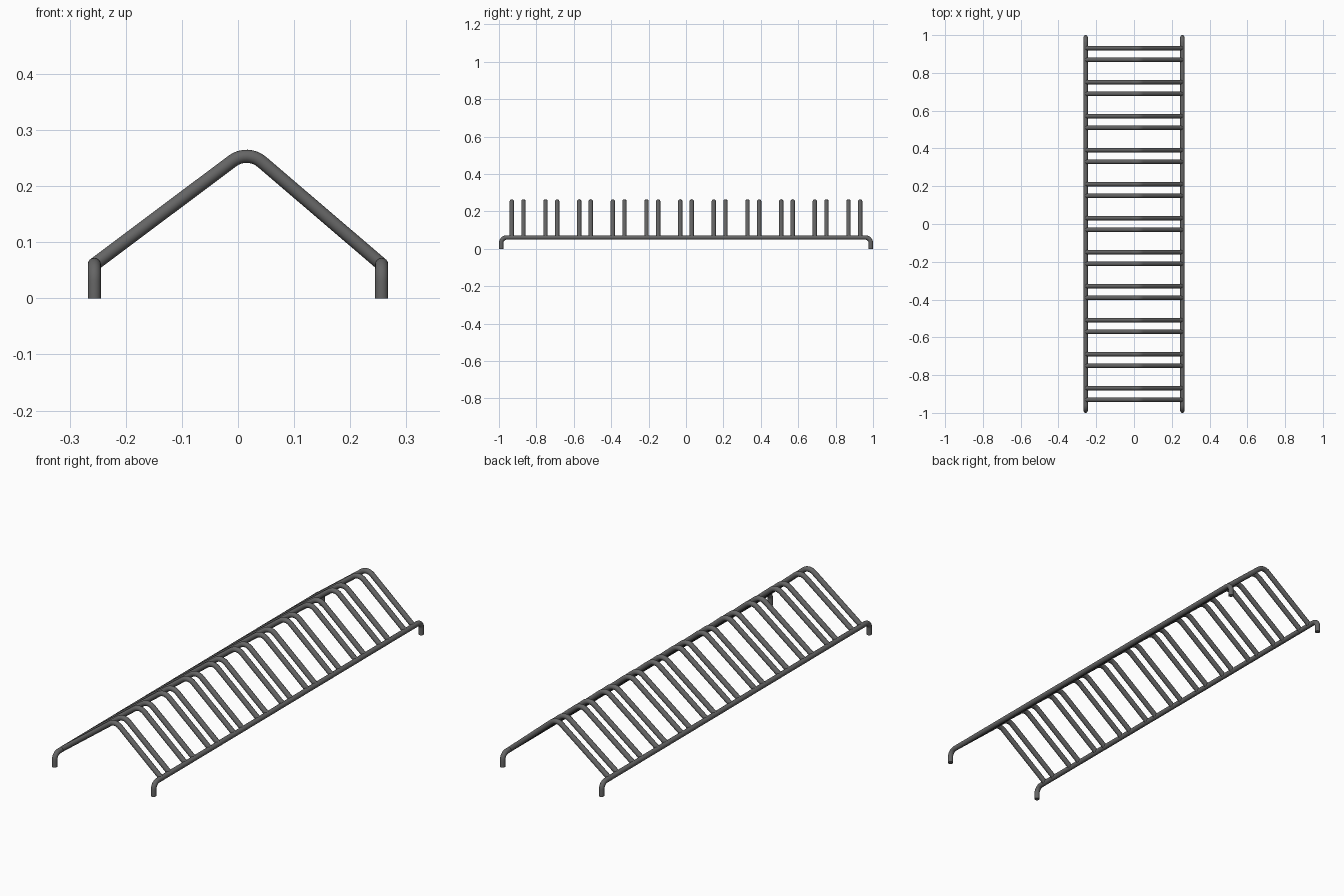
import bpy
from math import tan
from mathutils import Vector, Quaternion

if "Cube" in bpy.data.objects:
    bpy.data.objects.remove(bpy.data.objects["Cube"], do_unlink=True)

TUBE = 0.0117      # tube radius
RAIL_X = 0.256     # side rail centre
RAIL_Z = 0.0605
END_Y = 1 - TUBE

steel = bpy.data.materials.new("dark grey steel")
steel.use_nodes = True
grey = (0.13, 0.13, 0.13, 1)
steel.diffuse_color = grey
steel.node_tree.nodes["Principled BSDF"].inputs["Base Color"].default_value = grey


def rounded_path(corners, radius, steps=8):
    """Replace each inner corner by a tangent arc."""
    pts = [Vector(c) for c in corners]
    path = [pts[0]]
    for a, b, c in zip(pts, pts[1:], pts[2:]):
        d1, d2 = (b - a).normalized(), (c - b).normalized()
        turn = d1.angle(d2)
        axis = d1.cross(d2).normalized()
        start = b - d1 * radius * tan(turn / 2)
        centre = start + axis.cross(d1) * radius
        for i in range(steps + 1):
            path.append(centre + Quaternion(axis, turn * i / steps) @ (start - centre))
    return path + [pts[-1]]


def tube(name, corners, radius):
    """Bent round tube with flat capped ends."""
    path = rounded_path(corners, radius)
    curve = bpy.data.curves.new(name, "CURVE")
    curve.dimensions = "3D"
    curve.bevel_depth = TUBE
    curve.bevel_resolution = 6
    curve.use_fill_caps = True
    spline = curve.splines.new("POLY")
    spline.points.add(len(path) - 1)
    for point, co in zip(spline.points, path):
        point.co = (*co, 1)
    curve.materials.append(steel)
    obj = bpy.data.objects.new(name, curve)
    bpy.context.collection.objects.link(obj)
    bpy.ops.object.select_all(action="DESELECT")
    obj.select_set(True)
    bpy.context.view_layer.objects.active = obj
    bpy.ops.object.convert(target="MESH")
    bpy.ops.object.shade_smooth_by_angle()
    return bpy.context.object


# Side rails, bent down into feet at both ends
for side, x in (("left", RAIL_X), ("right", -RAIL_X)):
    tube(side + "_rail", [(x, -END_Y, 0), (x, -END_Y, RAIL_Z),
                          (x, END_Y, RAIL_Z), (x, END_Y, 0)], 0.03)

# Peaked hoops, in eleven pairs
hoop = tube("hoop", [(-RAIL_X, 0, RAIL_Z), (0.017, 0, 0.265), (RAIL_X, 0, RAIL_Z)], 0.042)
for pair in range(11):
    for half, offset in (("front", -0.031), ("back", 0.031)):
        copy = bpy.data.objects.new(f"{half}_hoop_{pair + 1}", hoop.data)
        copy.location.y = (pair - 5) * 0.18 + offset
        bpy.context.collection.objects.link(copy)
        copy.select_set(False)
bpy.data.objects.remove(hoop, do_unlink=True)
